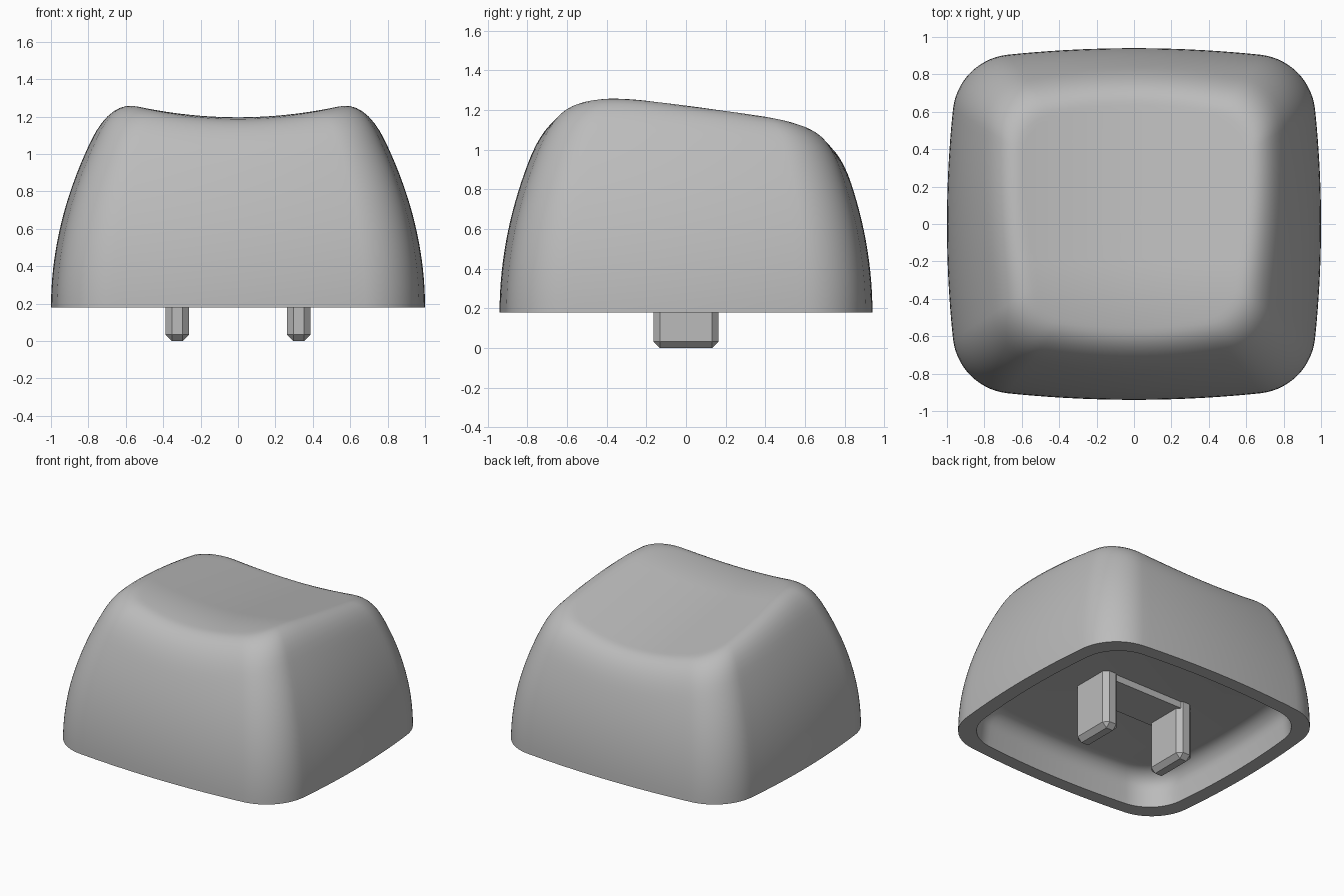
import bpy, bmesh, math

if "Cube" in bpy.data.objects:
    bpy.data.objects.remove(bpy.data.objects["Cube"], do_unlink=True)

RIM, CEILING, PLATE = 0.18, 0.43, 0.38
TAPER, FILLET = 0.27, 0.2

mat = bpy.data.materials.new("plain grey")
mat.use_nodes = True
grey = (0.5, 0.5, 0.5, 1)
mat.diffuse_color = grey
mat.node_tree.nodes["Principled BSDF"].inputs["Base Color"].default_value = grey


def finish(bm, name):
    bmesh.ops.recalc_face_normals(bm, faces=bm.faces)
    mesh = bpy.data.meshes.new(name)
    bm.to_mesh(mesh)
    bm.free()
    obj = bpy.data.objects.new(name, mesh)
    bpy.context.collection.objects.link(obj)
    mesh.materials.append(mat)
    return obj


def footprint(side=12, corner=14):
    """Rounded square with gently bulging sides, counter-clockwise."""
    cx, cy, r, a = 0.64, 0.577, 0.33, math.radians(6.5)
    ex, ey = cx + r * math.sin(a), cy + r * math.sin(a)
    bulge_x = 1 - (cx + r * math.cos(a))
    bulge_y = 0.94 - (cy + r * math.cos(a))
    quad = [(1 - bulge_x * (i / side) ** 2, ey * i / side) for i in range(side)]
    for i in range(corner + 1):
        t = a + (math.pi / 2 - 2 * a) * i / corner
        quad.append((cx + r * math.cos(t), cy + r * math.sin(t)))
    quad += [(ex * i / side, 0.94 - bulge_y * (i / side) ** 2)
             for i in range(side - 1, -1, -1)]
    half = quad + [(-x, y) for x, y in reversed(quad[:-1])]
    return half + [(x, -y) for x, y in reversed(half[1:-1])]


def top_height(x, y):
    """Scooped top, sloping to the back and easing off at the front."""
    return 1.15 - 0.15 * y + 0.2 * x * x - 0.35 * min(0, y + 0.2) ** 2


def shell_height(x, y, k):
    """Curved wall blended softly into the scooped top."""
    wall = RIM + math.sqrt(max(0, 1 - k) / TAPER)
    top = top_height(x, y)
    h = max(FILLET - abs(wall - top), 0) / FILLET
    return min(wall, top) - h * h * FILLET / 4


outline = footprint()
bm = bmesh.new()


def ring(k, height):
    return [bm.verts.new((x * k, y * k, height(x * k, y * k))) for x, y in outline]


def bridge(a, b):
    n = len(a)
    for i in range(n):
        j = (i + 1) % n
        bm.faces.new((a[i], a[j], b[j], b[i]))


# Outer skin, from the rim up to the middle of the top
wall_steps, top_steps = 20, 26
scales = [1 - TAPER * (i / wall_steps) ** 2 for i in range(wall_steps + 1)]
scales += [scales[-1] * (1 - i / top_steps) for i in range(1, top_steps)]
rings = [ring(k, lambda x, y, k=k: shell_height(x, y, k)) for k in scales]
for a, b in zip(rings, rings[1:]):
    bridge(a, b)
centre = bm.verts.new((0, 0, shell_height(0, 0, 0)))
for i, v in enumerate(rings[-1]):
    bm.faces.new((v, rings[-1][(i + 1) % len(outline)], centre))

# Flat rim and hollow underside with a rounded ceiling edge
last = rings[0]
inside = [(0.895, RIM), (0.885, 0.3)]
for i in range(1, 7):
    t = math.pi / 2 * i / 6
    inside.append((0.885 - 0.12 * (1 - math.cos(t)), 0.3 + (CEILING - 0.3) * math.sin(t)))
for k, z in inside:
    current = ring(k, lambda x, y, z=z: z)
    bridge(last, current)
    last = current
bm.faces.new(last)
cap = finish(bm, "cap_shell")
bpy.context.view_layer.objects.active = cap
cap.select_set(True)
bpy.ops.object.shade_smooth_by_angle(angle=math.radians(35))


def block(name, x, size, bottom, top, chamfer=0):
    """Box with chamfered upright corners and lower edges."""
    bm = bmesh.new()
    bmesh.ops.create_cube(bm, size=1)
    for v in bm.verts:
        v.co.x = x + v.co.x * size[0]
        v.co.y *= size[1]
        v.co.z = top if v.co.z > 0 else bottom
    if chamfer:
        edges = [e for e in bm.edges if min(v.co.z for v in e.verts) < top - 0.01]
        bmesh.ops.bevel(bm, geom=edges, offset=chamfer, segments=1, affect='EDGES')
    return finish(bm, name)


# Mounting plate and the two posts that hang from it
block("mounting_plate", 0, (0.66, 0.31), PLATE, CEILING + 0.02)
for side, x in (("left", 0.325), ("right", -0.325)):
    block(side + "_post", x, (0.125, 0.33), 0, CEILING + 0.02, 0.034)
